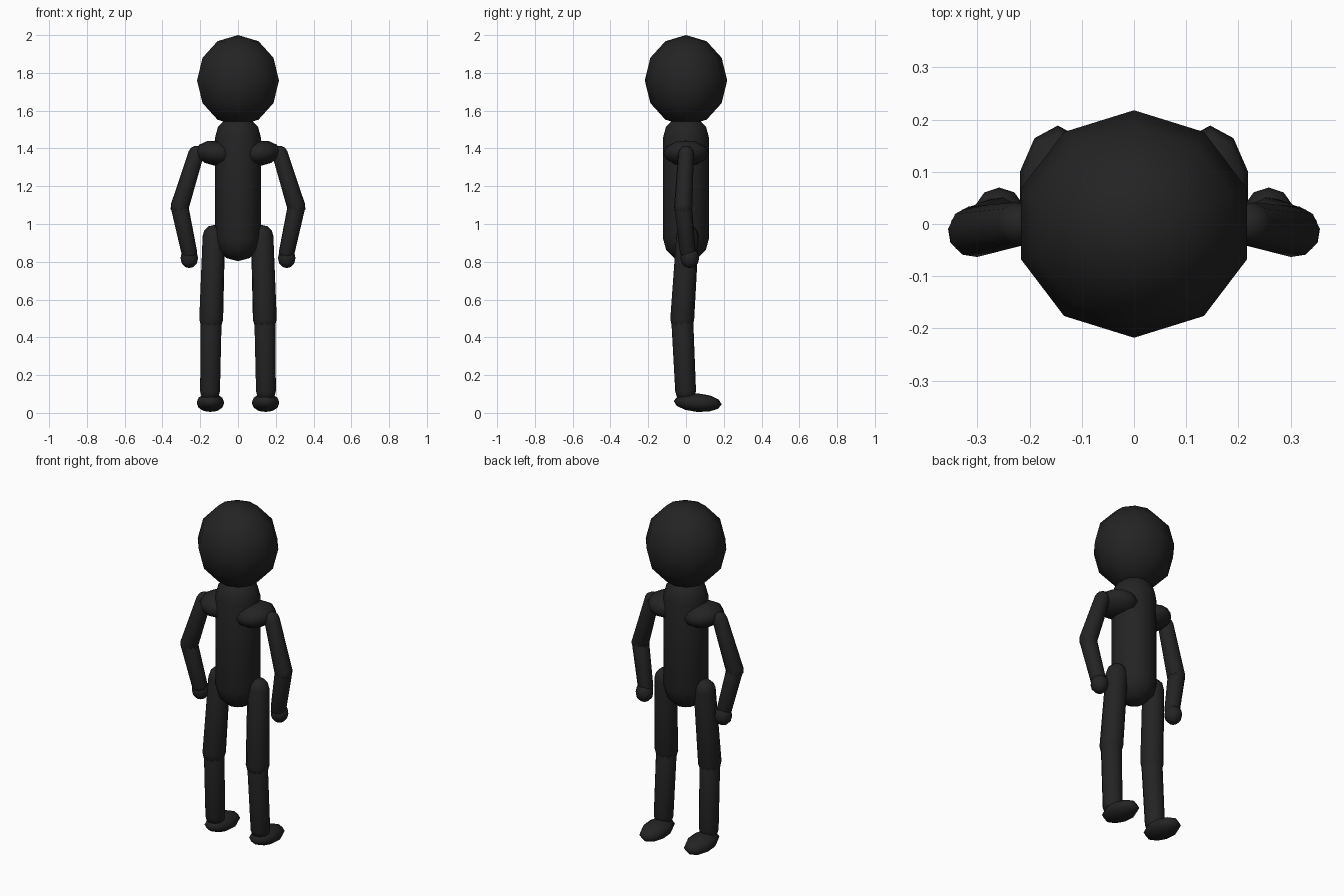
import bpy, bmesh, math
from mathutils import Vector, Matrix

cube = bpy.data.objects.get("Cube")
if cube:
    bpy.data.objects.remove(cube, do_unlink=True)

COLOUR = (0.017, 0.017, 0.017, 1)
mat = bpy.data.materials.new("charcoal")
mat.use_nodes = True
mat.diffuse_color = COLOUR
bsdf = mat.node_tree.nodes["Principled BSDF"]
bsdf.inputs["Base Color"].default_value = COLOUR
bsdf.inputs["Roughness"].default_value = 0.8


def finish(name, bm):
    """Turn a bmesh into a smooth shaded object."""
    bmesh.ops.recalc_face_normals(bm, faces=bm.faces)
    for face in bm.faces:
        face.smooth = True
    mesh = bpy.data.meshes.new(name)
    bm.to_mesh(mesh)
    bm.free()
    mesh.materials.append(mat)
    obj = bpy.data.objects.new(name, mesh)
    bpy.context.collection.objects.link(obj)
    return obj


def ellipsoid(name, centre, radii, turn=None, sides=10):
    bm = bmesh.new()
    bmesh.ops.create_uvsphere(bm, u_segments=sides, v_segments=6, radius=1)
    place = Matrix.Translation(centre) @ (turn or Matrix.Identity(4))
    bm.transform(place @ Matrix.Diagonal((*radii, 1)))
    return finish(name, bm)


def capsule(name, start, end, r_start, r_end, sides=10):
    """Tapered limb with rounded ends centred on two joints."""
    start, end = Vector(start), Vector(end)
    axis = end - start
    turn = axis.to_track_quat('Z', 'Y').to_matrix().to_4x4()
    steps = [math.radians(a) for a in (0, 30, 60)]
    profile = [(r_start * math.cos(a), -r_start * math.sin(a)) for a in reversed(steps)]
    profile += [(r_end * math.cos(a), axis.length + r_end * math.sin(a)) for a in steps]
    bm = bmesh.new()
    rings = []
    for r, z in profile:
        rings.append([bm.verts.new((r * math.cos(math.tau * i / sides),
                                    r * math.sin(math.tau * i / sides), z))
                      for i in range(sides)])
    bottom = bm.verts.new((0, 0, -r_start))
    top = bm.verts.new((0, 0, axis.length + r_end))
    for i in range(sides):
        j = (i + 1) % sides
        for a, b in zip(rings, rings[1:]):
            bm.faces.new((a[i], a[j], b[j], b[i]))
        bm.faces.new((bottom, rings[0][j], rings[0][i]))
        bm.faces.new((top, rings[-1][i], rings[-1][j]))
    bm.transform(Matrix.Translation(start) @ turn)
    return finish(name, bm)


# Head and torso
ellipsoid("head", (0, 0, 1.76), (0.228, 0.218, 0.24))
capsule("torso", (0, 0, 0.925), (0, 0, 1.455), 0.122, 0.122, sides=12)

# Mirrored limbs
for side, s in (("left", 1), ("right", -1)):
    # Shoulder mass, raised slightly towards the arm
    ellipsoid(side + "_shoulder", (s * 0.115, 0, 1.375), (0.11, 0.12, 0.067),
              Matrix.Rotation(-s * 0.12, 4, 'Y'), sides=12)

    # Arm
    shoulder = (s * 0.222, 0, 1.372)
    elbow = (s * 0.309, -0.015, 1.09)
    wrist = (s * 0.258, 0.01, 0.85)
    capsule(side + "_upper_arm", shoulder, elbow, 0.042, 0.049)
    capsule(side + "_forearm", elbow, wrist, 0.047, 0.042)
    ellipsoid(side + "_hand", (s * 0.258, 0.02, 0.82), (0.049, 0.05, 0.054))

    # Leg
    hip = (s * 0.128, 0.008, 0.935)
    knee = (s * 0.142, -0.02, 0.495)
    ankle = (s * 0.148, -0.002, 0.115)
    capsule(side + "_thigh", hip, knee, 0.06, 0.064)
    capsule(side + "_shin", knee, ankle, 0.058, 0.055)

    # Foot, pointing along +y with the toe dipped a little
    ellipsoid(side + "_foot", (s * 0.146, 0.062, 0.054), (0.076, 0.127, 0.049),
              Matrix.Rotation(-0.07, 4, 'X'), sides=10)
